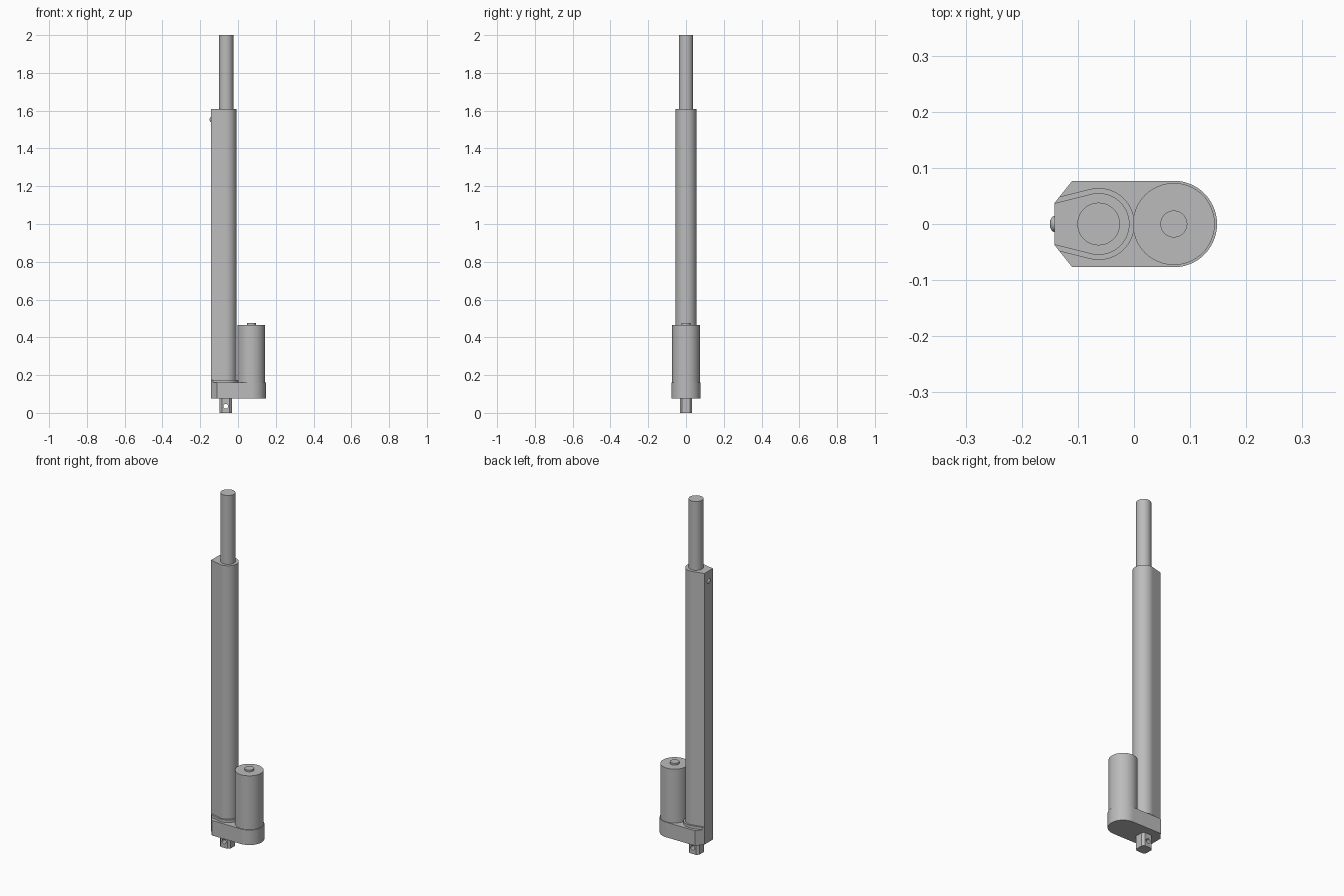
import bpy
import bmesh
from math import radians, cos, sin, pi

old = bpy.data.objects.get("Cube")
if old:
    bpy.data.objects.remove(old)

grey = bpy.data.materials.new("plain grey")
grey.use_nodes = True
grey.diffuse_color = (0.5, 0.5, 0.5, 1)
grey.node_tree.nodes["Principled BSDF"].inputs["Base Color"].default_value = (0.5, 0.5, 0.5, 1)

TUBE_X, MOTOR_X, BACK_X = -0.063, 0.071, -0.142


def finish(obj):
    obj.data.materials.append(grey)
    bpy.ops.object.select_all(action="DESELECT")
    obj.select_set(True)
    bpy.context.view_layer.objects.active = obj
    bpy.ops.object.shade_smooth_by_angle(angle=radians(25))
    return obj


def extrude(name, outline, z0, z1):
    """Solid prism from a counter-clockwise outline."""
    bm = bmesh.new()
    face = bm.faces.new([bm.verts.new((x, y, z0)) for x, y in outline])
    top = bmesh.ops.extrude_face_region(bm, geom=[face])["geom"]
    verts = [v for v in top if isinstance(v, bmesh.types.BMVert)]
    bmesh.ops.translate(bm, verts=verts, vec=(0, 0, z1 - z0))
    bmesh.ops.recalc_face_normals(bm, faces=bm.faces)
    mesh = bpy.data.meshes.new(name)
    bm.to_mesh(mesh)
    bm.free()
    obj = bpy.data.objects.new(name, mesh)
    bpy.context.collection.objects.link(obj)
    return finish(obj)


def arc(cx, r, half_angle, steps=48):
    """Arc about the +x direction, from -half_angle to +half_angle."""
    angles = [radians(half_angle) * (2 * i / steps - 1) for i in range(steps + 1)]
    return [(cx + r * cos(a), r * sin(a)) for a in angles]


def rounded(cx, r, half_angle, corners):
    """Arc closed by corners on the +y side and their mirror images."""
    return arc(cx, r, half_angle) + corners + [(x, -y) for x, y in reversed(corners)]


def cylinder(name, x, r, z0, z1):
    outline = [(x + r * cos(a * pi / 32), r * sin(a * pi / 32)) for a in range(64)]
    return extrude(name, outline, z0, z1)


# Gearbox base with one round end and one chamfered end
extrude("gearbox", rounded(MOTOR_X, 0.077, 90, [(-0.11, 0.077), (BACK_X, 0.037)]), 0.075, 0.16)

# Collar and long teardrop-shaped outer tube
extrude("tube_collar", rounded(TUBE_X, 0.064, 104, [(-0.133, 0.0485), (BACK_X, 0.037)]), 0.155, 0.175)
extrude("outer_tube", rounded(TUBE_X, 0.055, 104, [(BACK_X, 0.037)]), 0.16, 1.61)

# Sliding rod
cylinder("inner_rod", TUBE_X, 0.038, 1.6, 2.0)

# Motor and its end boss
cylinder("motor", MOTOR_X, 0.073, 0.155, 0.465)
cylinder("motor_boss", MOTOR_X, 0.024, 0.46, 0.475)

# Mounting lug: chamfered square with a cross hole
w, c = 0.033, 0.021
lug_outline = [(w, -c), (w, c), (c, w), (-c, w), (-w, c), (-w, -c), (-c, -w), (c, -w)]
lug = extrude("mounting_lug", [(TUBE_X - 0.002 + x, y) for x, y in lug_outline], 0, 0.08)
bpy.ops.mesh.primitive_cylinder_add(vertices=32, radius=0.013, depth=0.2,
                                    location=(TUBE_X - 0.002, 0, 0.035),
                                    rotation=(pi / 2, 0, 0))
cutter = bpy.context.object
cutter.name = "lug_hole_cutter"
cutter.hide_render = True
cut = lug.modifiers.new("cross hole", "BOOLEAN")
cut.operation = "DIFFERENCE"
cut.solver = "EXACT"
cut.object = cutter
bpy.ops.object.select_all(action="DESELECT")
bpy.context.view_layer.objects.active = lug
lug.select_set(True)
bpy.ops.object.modifier_apply(modifier=cut.name)
bpy.data.objects.remove(cutter)

# Domed screw head on the flat side of the tube
bpy.ops.mesh.primitive_uv_sphere_add(segments=32, ring_count=16, radius=1,
                                     location=(BACK_X, 0, 1.553))
screw = bpy.context.object
screw.name = "screw_head"
screw.scale = (0.008, 0.014, 0.014)
finish(screw)
